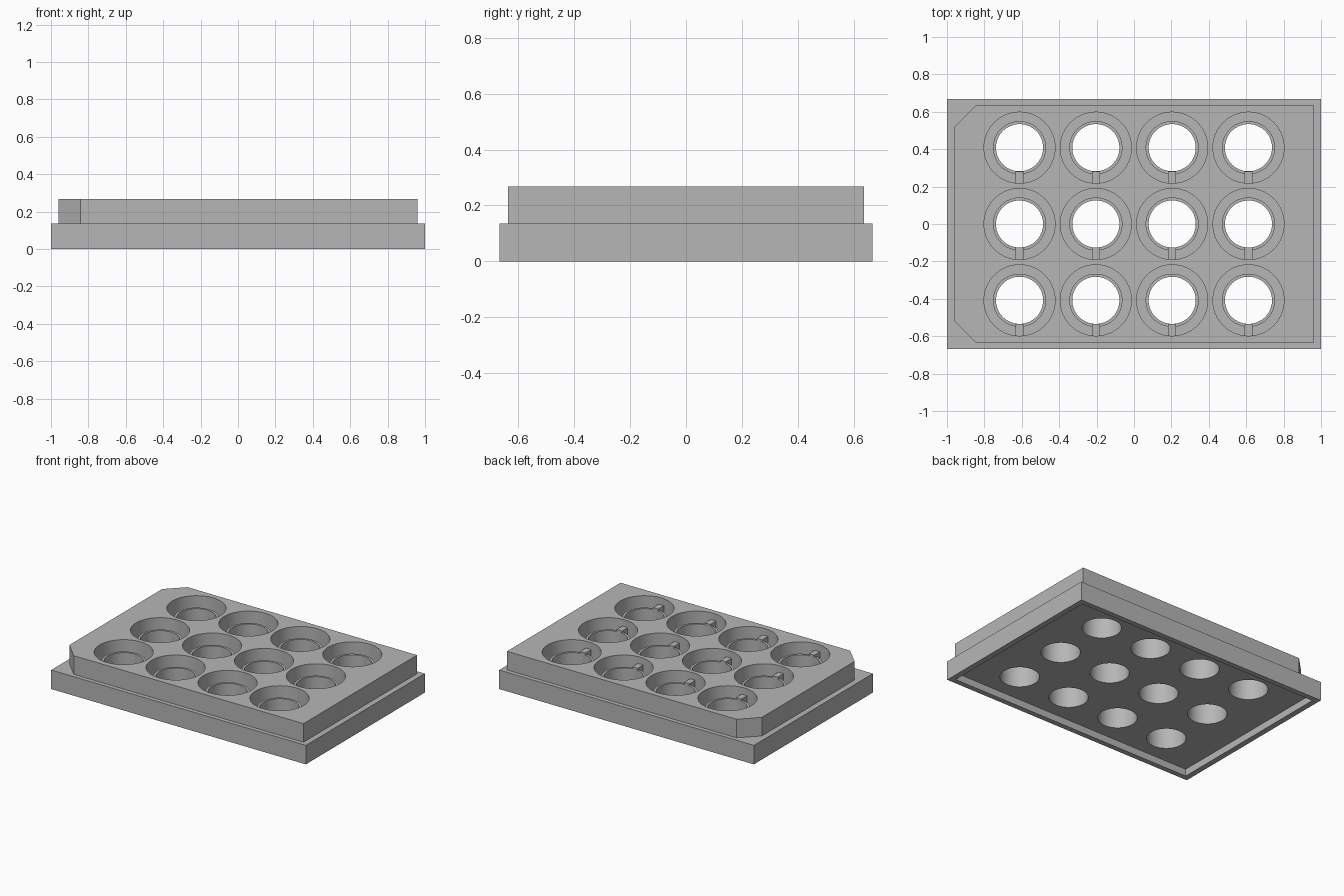
import bpy, bmesh, math
from mathutils import Matrix, Vector

if "Cube" in bpy.data.objects:
    bpy.data.objects.remove(bpy.data.objects["Cube"], do_unlink=True)

PITCH = 0.408
CENTRES = [((c - 1.5) * PITCH, (r - 1) * PITCH) for c in range(4) for r in range(3)]
R_HOLE, R_RING, R_WELL = 0.126, 0.142, 0.19
Z_CEILING, Z_GROOVE, Z_RING, Z_BRIDGE, Z_STEP, Z_TOP = 0.05, 0.10, 0.205, 0.218, 0.135, 0.267

grey = bpy.data.materials.new("plain_grey")
grey.use_nodes = True
GREY = (0.47, 0.47, 0.47, 1)
grey.diffuse_color = GREY
grey.node_tree.nodes["Principled BSDF"].inputs["Base Color"].default_value = GREY


def finish(name, bm):
    bmesh.ops.recalc_face_normals(bm, faces=bm.faces[:])
    mesh = bpy.data.meshes.new(name)
    bm.to_mesh(mesh)
    bm.free()
    obj = bpy.data.objects.new(name, mesh)
    bpy.context.collection.objects.link(obj)
    mesh.materials.append(grey)
    return obj


def prism(bm, outline, z0, z1):
    """Extrude a flat outline from z0 to z1."""
    face = bm.faces.new([bm.verts.new((x, y, z0)) for x, y in outline])
    new = bmesh.ops.extrude_face_region(bm, geom=[face])["geom"]
    verts = [v for v in new if isinstance(v, bmesh.types.BMVert)]
    bmesh.ops.translate(bm, verts=verts, vec=(0, 0, z1 - z0))


def rect(x0, x1, y0, y1):
    return [(x0, y0), (x1, y0), (x1, y1), (x0, y1)]


def lathe(bm, profile, cx, cy, steps=64):
    """Revolve a (radius, z) profile into a capped solid."""
    rings = []
    for r, z in profile:
        rings.append([bm.verts.new((cx + r * math.cos(a), cy + r * math.sin(a), z))
                      for a in (2 * math.pi * i / steps for i in range(steps))])
    for low, high in zip(rings, rings[1:]):
        for i in range(steps):
            j = (i + 1) % steps
            bm.faces.new((low[i], low[j], high[j], high[i]))
    bm.faces.new(rings[0])
    bm.faces.new(rings[-1])


def boolean(target, tool, operation):
    tool.hide_render = True
    mod = target.modifiers.new(operation.lower(), 'BOOLEAN')
    mod.operation, mod.object, mod.solver = operation, tool, 'EXACT'
    bpy.context.view_layer.objects.active = target
    bpy.ops.object.modifier_apply(modifier=mod.name)
    bpy.data.objects.remove(tool, do_unlink=True)


# Wide skirt at the bottom
bm = bmesh.new()
prism(bm, rect(-1, 1, -0.667, 0.667), 0, Z_STEP)
plate = finish("well_plate", bm)

# Upper deck with two clipped corners
X, Y, CUT = 0.96, 0.637, 0.117
bm = bmesh.new()
prism(bm, [(X, -Y), (X, Y), (-X + CUT, Y), (-X, Y - CUT), (-X, -Y + CUT), (-X + CUT, -Y)],
      Z_STEP - 0.02, Z_TOP)
boolean(plate, finish("deck", bm), 'UNION')

# Hollow underside
bm = bmesh.new()
prism(bm, rect(-0.96, 0.96, -0.63, 0.63), -0.1, Z_CEILING)
boolean(plate, finish("underside_cutter", bm), 'DIFFERENCE')

# Wells: through hole, raised collar and the groove around it
bm = bmesh.new()
for cx, cy in CENTRES:
    lathe(bm, [(R_HOLE, -0.1), (R_HOLE, Z_RING), (R_RING, Z_RING), (R_RING, Z_GROOVE),
               (R_WELL, Z_GROOVE), (R_WELL, Z_TOP + 0.1)], cx, cy)
boolean(plate, finish("well_cutter", bm), 'DIFFERENCE')

# Small bridges joining each collar to the well wall
bm = bmesh.new()
for cx, cy in CENTRES:
    prism(bm, rect(cx - 0.021, cx + 0.021, cy - R_WELL - 0.003, cy - R_HOLE), Z_GROOVE, Z_BRIDGE)
finish("collar_bridges", bm)

# Smooth round walls, crisp edges
bpy.ops.object.select_all(action='DESELECT')
plate.select_set(True)
bpy.context.view_layer.objects.active = plate
bpy.ops.object.shade_smooth_by_angle(angle=math.radians(30))
